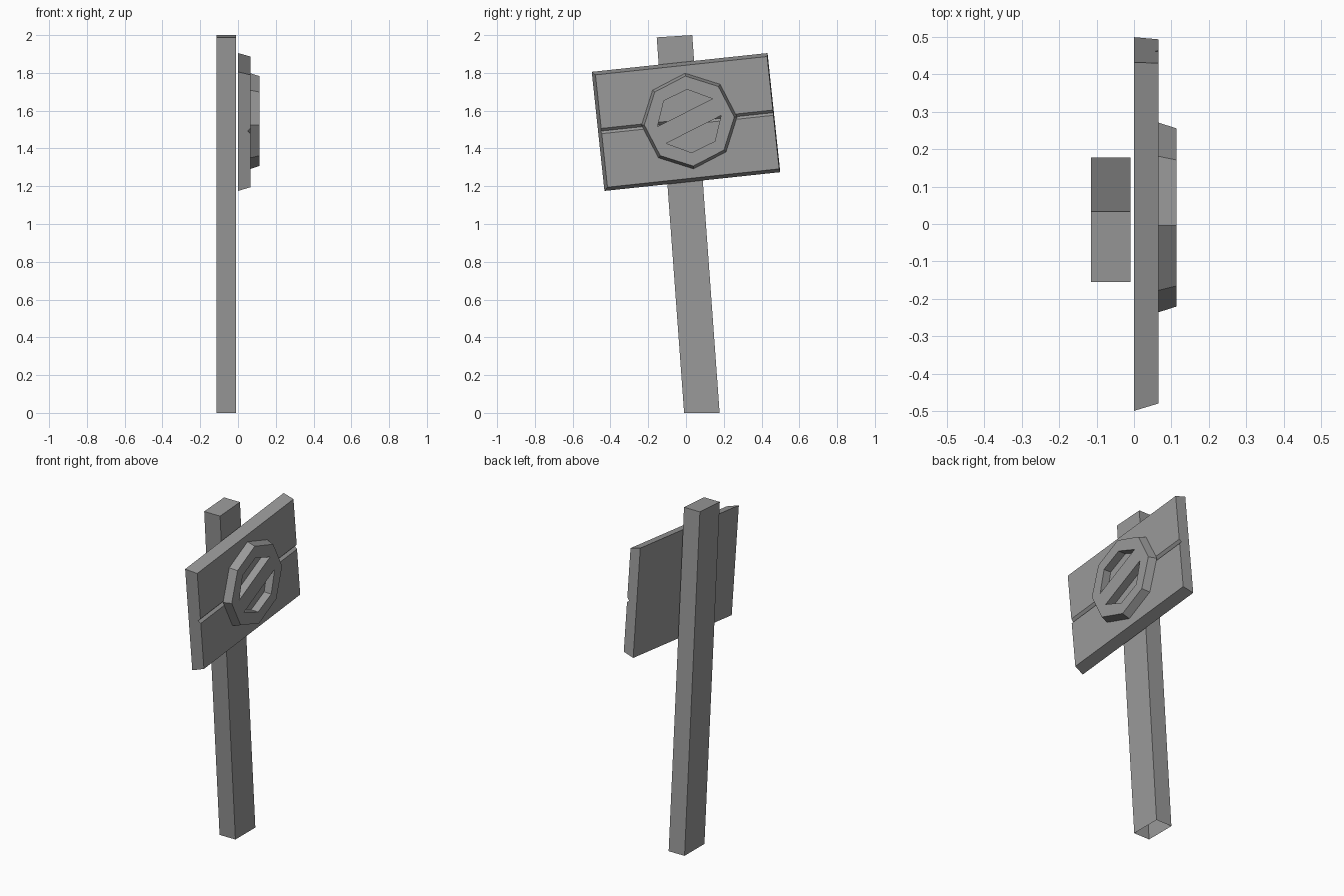
import bpy, bmesh
from math import cos, sin, radians
from mathutils import Matrix, Vector

cube = bpy.data.objects.get("Cube")
if cube:
    bpy.data.objects.remove(cube)

grey = bpy.data.materials.new("weathered grey")
grey.use_nodes = True
colour = (0.32, 0.32, 0.32, 1)
grey.diffuse_color = colour
grey.node_tree.nodes["Principled BSDF"].inputs["Base Color"].default_value = colour


def loft(name, rings, caps=(True, True)):
    """Join matching rings of points into a solid with optional end caps."""
    bm = bmesh.new()
    rows = [[bm.verts.new(p) for p in ring] for ring in rings]
    n = len(rows[0])
    for a, b in zip(rows, rows[1:]):
        for i in range(n):
            j = (i + 1) % n
            bm.faces.new((a[i], a[j], b[j], b[i]))
    for row, cap in zip((rows[0], rows[-1]), caps):
        if cap:
            bm.faces.new(row)
    bmesh.ops.recalc_face_normals(bm, faces=bm.faces)
    mesh = bpy.data.meshes.new(name)
    bm.to_mesh(mesh)
    bm.free()
    obj = bpy.data.objects.new(name, mesh)
    bpy.context.collection.objects.link(obj)
    mesh.materials.append(grey)
    return obj


# Leaning post, flat and open at the ground
x0, x1 = -0.115, -0.01
loft("post", [
    [(x0, -0.01, 0), (x1, -0.01, 0), (x1, 0.178, 0), (x0, 0.178, 0)],
    [(x0, -0.155, 1.988), (x1, -0.155, 1.988), (x1, 0.033, 2), (x0, 0.033, 2)],
], caps=(False, True))

# Tilted board with bevelled edges and a V groove between its two planks
depth, half_w, half_h, groove, edge = 0.066, 0.468, 0.317, 0.014, 0.018
profile = [(0, -half_h), (depth, edge - half_h), (depth, -groove),
           (depth - groove, 0), (depth, groove), (depth, half_h - edge), (0, half_h)]
left_end = [(x, -half_w + edge * x / depth, z) for x, z in profile]
right_end = [(x, half_w - 0.004 * x / depth, z) for x, z in profile]
board = loft("sign_board", [left_end, right_end])
board.data.transform(Matrix.Translation((0, 0, 1.54)) @ Matrix.Rotation(radians(6.1), 4, "X"))

# Eight-sided raised plate
centre = Vector((0, 0.0175, 1.545))
front = 0.113


def octagon(x, radius):
    angles = [radians(5 + 45 * i) for i in range(8)]
    return [centre + Vector((x, radius * cos(a), radius * sin(a))) for a in angles]


plate = loft("octagon_plate", [octagon(depth, 0.254), octagon(front, 0.239)])

# Two matching slots cut through the plate, one the half turn of the other
slot = [(-0.168, -0.029), (-0.135, 0.107), (-0.012, 0.167), (0.122, 0.118)]
for turn in (1, -1):
    rings = [[centre + Vector((x, turn * y, turn * z)) for y, z in slot]
             for x in (depth - 0.02, front + 0.02)]
    cutter = loft("slot_cutter", rings)
    cutter.hide_render = True
    mod = plate.modifiers.new("slot", "BOOLEAN")
    mod.operation = "DIFFERENCE"
    mod.solver = "EXACT"
    mod.object = cutter
    bpy.context.view_layer.objects.active = plate
    bpy.ops.object.modifier_apply(modifier=mod.name)
    bpy.data.objects.remove(cutter)
